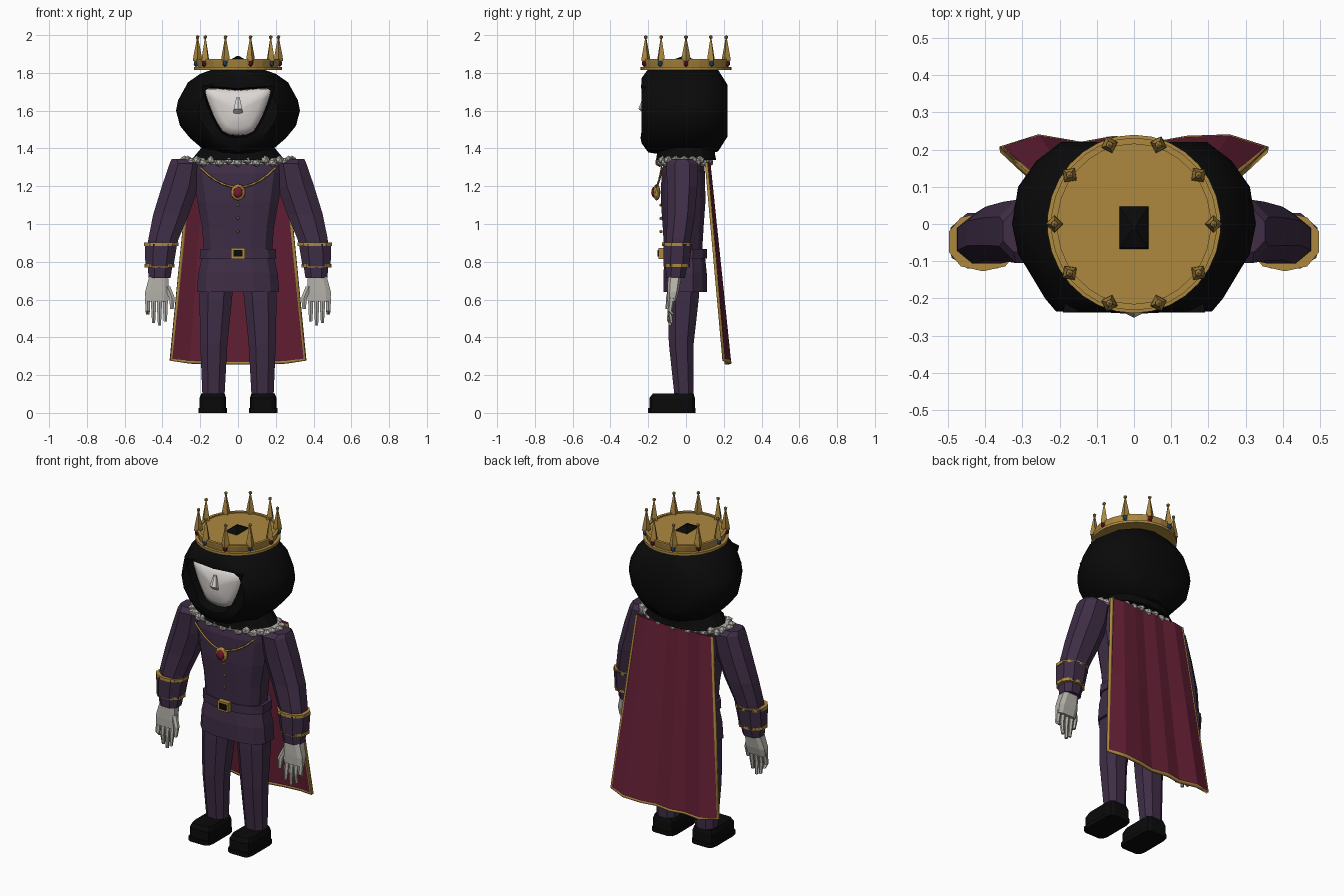
import bpy, bmesh, math
from mathutils import Vector

if "Cube" in bpy.data.objects:
    bpy.data.objects.remove(bpy.data.objects["Cube"])


def material(name, r, g, b):
    m = bpy.data.materials.new(name)
    m.use_nodes = True
    m.diffuse_color = (r, g, b, 1)
    m.node_tree.nodes["Principled BSDF"].inputs["Base Color"].default_value = (r, g, b, 1)
    return m


PURPLE = material("plum cloth", .05, .027, .062)
CRIMSON = material("crimson cloth", .13, .014, .036)
GOLD = material("gold", .42, .25, .05)
BLACK = material("black cloth", .003, .003, .003)
MASK = material("pale mask", .72, .68, .66)
GLOVE = material("grey white", .46, .44, .4)
RED = material("red gem", .18, .01, .025)
BLUE = material("blue gem", .02, .11, .25)


def finish(name, bm, mat, smooth=None):
    bmesh.ops.recalc_face_normals(bm, faces=bm.faces)
    mesh = bpy.data.meshes.new(name)
    bm.to_mesh(mesh)
    bm.free()
    ob = bpy.data.objects.new(name, mesh)
    bpy.context.collection.objects.link(ob)
    mesh.materials.append(mat)
    if smooth:
        bpy.ops.object.select_all(action='DESELECT')
        ob.select_set(True)
        bpy.context.view_layer.objects.active = ob
        bpy.ops.object.shade_smooth_by_angle(angle=math.radians(smooth))
    return ob


def skin(name, loops, mat, smooth=None):
    """Join closed loops of points into a capped solid."""
    bm = bmesh.new()
    rows = [[bm.verts.new(p) for p in loop] for loop in loops]
    n = len(rows[0])
    for a, b in zip(rows, rows[1:]):
        for k in range(n):
            bm.faces.new((a[k], a[(k + 1) % n], b[(k + 1) % n], b[k]))
    bm.faces.new(rows[0])
    bm.faces.new(rows[-1])
    return finish(name, bm, mat, smooth)


def loft(name, rings, mat, n=8, p=2.0, side=1):
    """Horizontal rings: centre x, centre y, z, radius x, radius y."""
    pts = []
    for k in range(n):
        t = math.tau * (k + .5) / n
        c, s = math.cos(t), math.sin(t)
        pts.append((math.copysign(abs(c) ** (2 / p), c), math.copysign(abs(s) ** (2 / p), s)))
    mx, my = max(q[0] for q in pts), max(q[1] for q in pts)
    loops = [[(side * (cx + rx * u / mx), cy + ry * v / my, z) for u, v in pts]
             for cx, cy, z, rx, ry in rings]
    return skin(name, loops, mat)


def bead(name, pos, size, mat, sub=1):
    bm = bmesh.new()
    bmesh.ops.create_icosphere(bm, subdivisions=sub, radius=1)
    for v in bm.verts:
        v.co = Vector(pos) + v.co * Vector(size)
    return finish(name, bm, mat)


def box(name, pos, size, mat):
    bm = bmesh.new()
    bmesh.ops.create_cube(bm, size=1)
    for v in bm.verts:
        v.co = Vector(pos) + v.co * Vector(size)
    return finish(name, bm, mat)


def cord(name, pts, radius, mat):
    cu = bpy.data.curves.new(name, 'CURVE')
    cu.dimensions = '3D'
    cu.bevel_depth, cu.bevel_resolution = radius, 0
    sp = cu.splines.new('POLY')
    sp.points.add(len(pts) - 1)
    for q, p in zip(sp.points, pts):
        q.co = (*p, 1)
    ob = bpy.data.objects.new(name, cu)
    bpy.context.collection.objects.link(ob)
    cu.materials.append(mat)
    bpy.ops.object.select_all(action='DESELECT')
    ob.select_set(True)
    bpy.context.view_layer.objects.active = ob
    bpy.ops.object.convert(target='MESH')


def mirrored(half):
    return half + [(-x, z) for x, z in half[-2:0:-1]]


# Hood: front outline lofted from back to front, then folded into the face opening
outline = mirrored([(0, 1.84), (.13, 1.82), (.2, 1.795), (.265, 1.75), (.317, 1.655), (.328, 1.6),
                    (.307, 1.52), (.254, 1.455), (.19, 1.4), (.1, 1.37), (0, 1.36)])
opening = mirrored([(0, 1.71), (.08, 1.717), (.13, 1.72), (.18, 1.72), (.172, 1.68), (.155, 1.63),
                    (.135, 1.58), (.11, 1.53), (.085, 1.49), (.045, 1.47), (0, 1.465)])
loops = [[(x * sx, y, 1.6 + (z - 1.6) * sz) for x, z in outline] for y, sx, sz in
         ((.22, .6, .57), (.17, .8, .9), (.1, .95, .97), (0, 1, 1), (-.08, .95, 1),
          (-.2, .73, .92), (-.235, .64, .72))]
loops.append([(x * 1.06, -.228 - .7 * (z - 1.6) ** 2, 1.6 + (z - 1.6) * 1.06) for x, z in opening])
loops.append([(x, -.17, z) for x, z in opening])
skin("hood", loops, BLACK, 40)
loft("hood_neck", [(0, 0, 1.34, .25, .16), (0, 0, 1.36, .23, .155), (0, 0, 1.42, .18, .15)], BLACK, 16)

# Mask: shallow dome in the opening, with a nose
skin("mask", [[(x * s, y, 1.6 + (z - 1.6) * s) for x, z in opening] for s, y in
              ((.98, -.172), (.95, -.19), (.7, -.208), (.35, -.218), (.08, -.222))], MASK, 60)
loft("mask_nose", [(0, -.214, 1.585, .024, .008), (0, -.23, 1.61, .022, .022),
                   (0, -.22, 1.67, .009, .008)], MASK, 6)

# Crown
loft("crown_band", [(0, 0, 1.815, .232, .24), (0, 0, 1.83, .232, .24), (0, 0, 1.831, .214, .225),
                    (0, 0, 1.866, .222, .232), (0, 0, 1.873, .222, .232), (0, 0, 1.873, .205, .215),
                    (0, 0, 1.866, .205, .215)], GOLD, 30)
loft("hood_tip", [(0, -.01, 1.86, .042, .062), (0, -.01, 1.872, .036, .052), (0, -.01, 1.89, .004, .004)],
     BLACK, 4)
for k in range(10):
    c, s = math.cos(math.tau * k / 10), math.sin(math.tau * k / 10)
    x, y = .214 * c, .224 * s
    base = [(.032, 0), (0, .032), (-.032, 0), (0, -.032)]
    skin("crown_spike", [[(x + w * (u * c - v * s), y + w * (u * s + v * c), z) for u, v in base]
                         for z, w in ((1.862, .75), (1.885, .7), (1.985, .1))], GOLD)
    bead("crown_spike_ball", (x, y, 1.989), (.011, .011, .011), GOLD)
    bead("crown_gem", (.222 * c, .232 * s, 1.85), (.014, .014, .019), BLUE if k % 2 else RED)

# Ruffled collar
for k in range(36):
    t = math.tau * k / 36
    bead("collar_ruffle", (.285 * math.cos(t), -.01 + .13 * math.sin(t), 1.332 + .006 * (-1) ** k),
         (.026, .026, .024), GLOVE)
loft("collar_base", [(0, -.01, 1.315, .28, .125), (0, -.01, 1.35, .28, .125)], GLOVE, 24)

# Jacket, belt and skirt
loft("torso", [(0, -.015, .85, .18, .1), (0, -.015, .98, .19, .108), (0, -.015, 1.12, .215, .118),
               (0, -.015, 1.27, .24, .115), (0, -.01, 1.335, .25, .105)], PURPLE, 12, 2.7)
loft("jacket_skirt", [(0, -.005, .64, .218, .115), (0, -.005, .74, .21, .115), (0, -.005, .85, .185, .103)],
     PURPLE, 12, 2.7)
loft("belt", [(0, -.005, .818, .203, .115), (0, -.005, .868, .2, .115)], PURPLE, 12, 2.7)
box("buckle", (0, -.13, .845), (.072, .03, .058), GOLD)
box("buckle_center", (0, -.147, .845), (.046, .008, .034), BLACK)
for z in (1.1, 1.03, .96):
    bead("jacket_button", (0, -.132, z), (.009, .01, .009), GOLD)

# Necklace and pendant
cord("necklace", [(x, -.128 - .035 * (1 - abs(x) / .2), 1.195 + 2.6 * x * x)
                  for x in [-.2 + .04 * i for i in range(11)]], .006, GOLD)
bead("pendant", (0, -.155, 1.168), (.04, .02, .044), GOLD, 2)
bead("pendant_gem", (0, -.168, 1.168), (.026, .016, .03), RED, 2)

# Cape with folds
folds = [(-1, .2), (-.72, .232), (-.4, .212), (-.15, .228), (.15, .212), (.4, .228), (.72, .212), (1, .2)]
folds = [(u, .232 if abs(u) == .72 else y) for u, y in folds]


def cape_point(u, y, t):
    drop = .265 + .018 * abs(u) ** 4
    return (u * (.25 + .105 * t), .108 + (y - .2) * (.45 + .55 * t) + .092 * t, 1.325 + (drop - 1.325) * t)


bm = bmesh.new()
rows = [[bm.verts.new(cape_point(u, y, t)) for u, y in folds] for t in (0, .5, 1)]
for a, b in zip(rows, rows[1:]):
    for k in range(len(folds) - 1):
        bm.faces.new((a[k], b[k], b[k + 1], a[k + 1]))
cape = finish("cape", bm, CRIMSON)
mod = cape.modifiers.new("thickness", 'SOLIDIFY')
mod.thickness, mod.offset = .014, 0
cord("cape_trim", [cape_point(*folds[0], t) for t in (0, .5)] + [cape_point(u, y, 1) for u, y in folds]
     + [cape_point(*folds[-1], t) for t in (.5, 0)], .011, GOLD)

# Limbs, both sides
for s, tag in ((1, "left"), (-1, "right")):
    loft(tag + "_arm", [(.385 + .03, -.055, .715, .058, .05), (.412, -.05, .8, .068, .06),
                        (.395, -.04, .92, .08, .066), (.355, -.025, 1.05, .094, .072),
                        (.305, -.02, 1.2, .098, .08), (.278, -.02, 1.32, .084, .085),
                        (.3, -.02, 1.343, .052, .055)], PURPLE, 8, 2.3, s)
    loft(tag + "_cuff", [(.416, -.05, .775, .074, .068), (.408, -.045, .895, .086, .075)], PURPLE, 8, 2.3, s)
    for cx, z, rx in ((.416, .778, .08), (.406, .893, .091)):
        loft(tag + "_cuff_trim", [(cx, -.048, z - .009, rx, rx * .87), (cx, -.048, z + .009, rx, rx * .87)],
             GOLD, 10, 2.3, s)

    # Gloved hand
    loft(tag + "_palm", [(.43, -.075, .59, .06, .022), (.428, -.068, .64, .064, .03),
                         (.42, -.06, .72, .05, .036)], GLOVE, 8, 3.5, s)
    for i, tip in enumerate((.485, .462, .475, .52)):
        x = .385 + .031 * i
        loft(tag + "_finger", [(x, -.092 + .008 * i, tip, .008, .009), (x, -.085, .54, .012, .013),
                               (x, -.075, .61, .014, .016)], GLOVE, 6, 2, s)
    loft(tag + "_thumb", [(.35, -.098, .55, .009, .01), (.35, -.09, .61, .015, .016),
                          (.375, -.075, .67, .016, .018)], GLOVE, 6, 2, s)

    # Leg and shoe
    loft(tag + "_leg", [(.13, -.01, .08, .058, .05), (.128, -.025, .37, .072, .066),
                        (.118, -.015, .6, .086, .082), (.112, -.01, .7, .088, .085)], PURPLE, 8, 2.4, s)
    loft(tag + "_sole", [(.133, -.075, 0, .075, .125), (.133, -.075, .025, .075, .125)], BLACK, 12, 6, s)
    loft(tag + "_shoe", [(.133, -.073, .02, .07, .12), (.133, -.073, .08, .07, .12),
                         (.133, -.068, .102, .062, .108)], BLACK, 12, 6, s)
